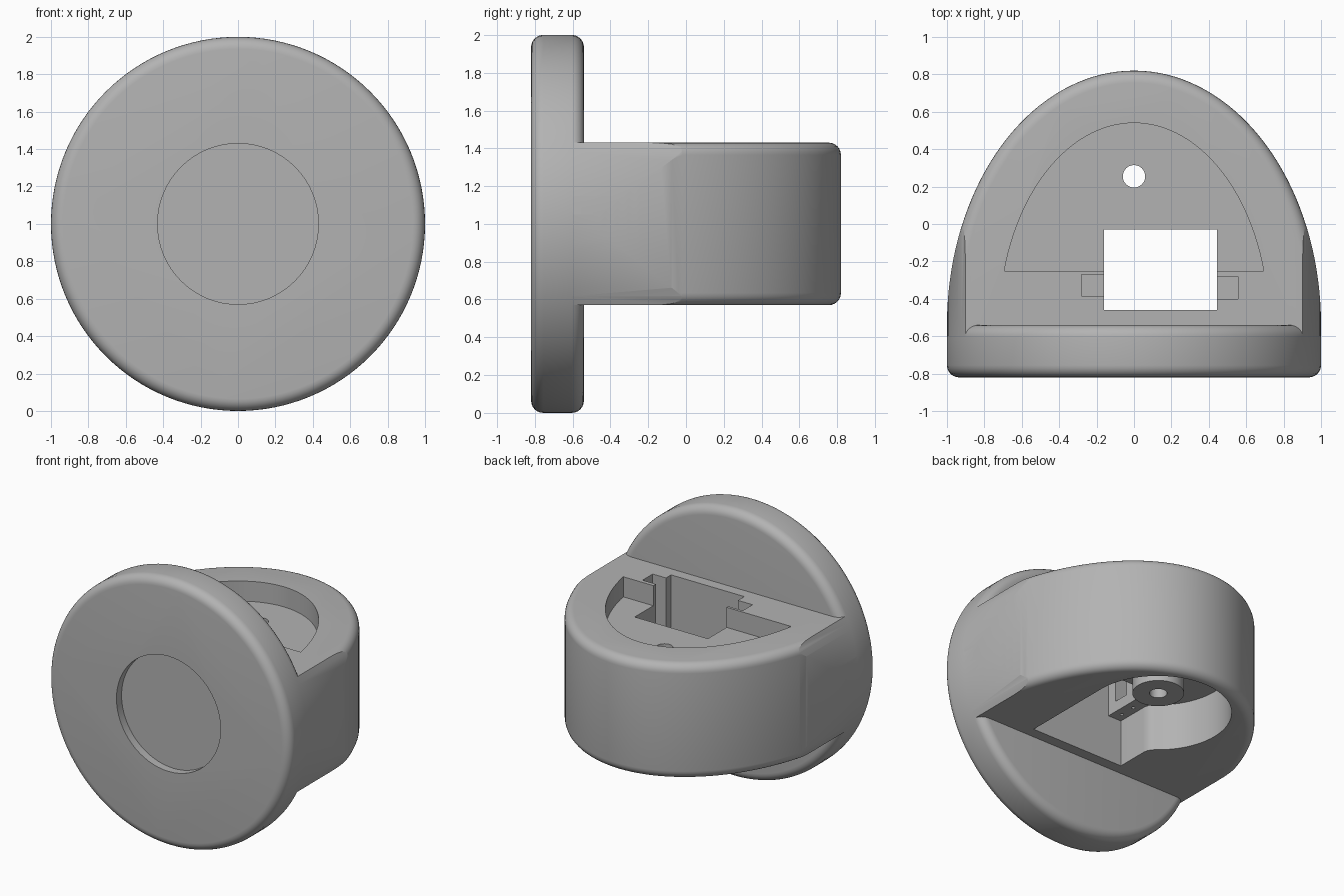
import bpy, bmesh, math
from math import sin, cos, pi, radians

old = bpy.data.objects.get("Cube")
if old:
    bpy.data.objects.remove(old, do_unlink=True)

grey = bpy.data.materials.new("light grey plastic")
grey.use_nodes = True
GREY = (0.45, 0.45, 0.45, 1)
grey.diffuse_color = GREY
grey.node_tree.nodes["Principled BSDF"].inputs["Base Color"].default_value = GREY


def loft(name, rings):
    """Closed solid through a list of equally long rings of points."""
    bm = bmesh.new()
    loops = [[bm.verts.new(p) for p in ring] for ring in rings]
    n = len(loops[0])
    for a, b in zip(loops, loops[1:]):
        for i in range(n):
            j = (i + 1) % n
            bm.faces.new((a[i], a[j], b[j], b[i]))
    bm.faces.new(loops[0])
    bm.faces.new(loops[-1])
    bmesh.ops.recalc_face_normals(bm, faces=bm.faces)
    mesh = bpy.data.meshes.new(name)
    bm.to_mesh(mesh)
    bm.free()
    mesh.materials.append(grey)
    obj = bpy.data.objects.new(name, mesh)
    bpy.context.collection.objects.link(obj)
    return obj


def prism(name, outline, z0, z1):
    return loft(name, [[(x, y, z) for x, y in outline] for z in (z0, z1)])


def box(name, x0, x1, y0, y1, z0, z1):
    return prism(name, [(x0, y0), (x1, y0), (x1, y1), (x0, y1)], z0, z1)


def arc(cx, cy, rx, ry, start, end, n):
    return [(cx + rx * cos(radians(start + (end - start) * i / n)),
             cy + ry * sin(radians(start + (end - start) * i / n))) for i in range(n + 1)]


def circle(cx, cy, r, n=48):
    return arc(cx, cy, r, r, 0, 360, n)[:-1]


def lathe_y(name, profile, n=128):
    """Solid of revolution about the disc axis from (radius, y) pairs."""
    return loft(name, [[(x, y, 1 + z) for x, z in circle(0, 0, r, n)] for r, y in profile])


def combine(target, other, operation):
    mod = target.modifiers.new("combine", 'BOOLEAN')
    mod.operation, mod.object, mod.solver = operation, other, 'EXACT'
    other.hide_render = True
    bpy.context.view_layer.objects.active = target
    bpy.ops.object.modifier_apply(modifier=mod.name)
    bpy.data.objects.remove(other, do_unlink=True)


FRONT, BACK, BOTTOM, TOP = -0.82, -0.54, 0.57, 1.43
FILLET = 0.065
HOLE_Y = 0.255

# Body: half-ellipse plan with rounded rims, clipped to the disc's round outline
def body_ring(inset, z):
    plan = arc(0, BACK, 1 - inset, 1.36 - inset, 0, 180, 72)
    plan += [(-1 + inset, -0.7), (1 - inset, -0.7)]
    return [(x, y, z) for x, y in plan]

steps = [i * pi / 12 for i in range(7)]
lower = [body_ring(FILLET * (1 - sin(t)), BOTTOM + FILLET * (1 - cos(t))) for t in steps]
upper = [body_ring(FILLET * (1 - sin(t)), TOP - FILLET * (1 - cos(t))) for t in reversed(steps)]
housing = loft("rounded_housing", lower + upper)
combine(housing, lathe_y("clip", [(0.999, -0.9), (0.999, 1)]), 'INTERSECT')

# Disc with rounded rims
front_rim = [(1 - FILLET * (1 - sin(t)), FRONT + FILLET * (1 - cos(t))) for t in steps]
back_rim = [(1 - FILLET * (1 - sin(t)), BACK - FILLET * (1 - cos(t))) for t in reversed(steps)]
combine(housing, lathe_y("disc", front_rim + back_rim), 'UNION')

# Shallow round recess in the front face
combine(housing, lathe_y("recess", [(0.43, -0.9), (0.43, FRONT + 0.06)], 64), 'DIFFERENCE')

# Upper pocket: smaller half ellipse cut off by a straight front edge
start = math.degrees(math.asin(0.29 / 1.08))
pocket = arc(0, BACK, 0.72, 1.08, start, 180 - start, 56)
combine(housing, prism("upper_pocket", pocket, 1.28, 1.6), 'DIFFERENCE')

# Lower cavity: round well joined to a straight bay, with one blended corner
R, CY, BLEND, BAY = 0.5, 0.25, 0.1, -0.27
by = CY - math.sqrt((R + BLEND) ** 2 - (BAY - BLEND) ** 2)
turn = math.degrees(math.atan2(CY - by, BLEND - BAY))
cavity = [(R, -0.46), (BAY, -0.46)]
cavity += arc(BAY - BLEND, by, BLEND, BLEND, 0, turn, 8)
cavity += arc(0, CY, R, R, 180 + turn, 0, 48)[1:]
combine(housing, prism("lower_cavity", cavity, 0.3, 0.92), 'DIFFERENCE')

# Boss hanging in the lower cavity, and its through hole
combine(housing, prism("boss", circle(0, HOLE_Y, 0.175), 0.72, 1.0), 'UNION')
combine(housing, prism("bore", circle(0, HOLE_Y, 0.06, 32), 0.4, 1.6), 'DIFFERENCE')

# Rectangular opening with a slot at each side
combine(housing, box("opening", -0.16, 0.445, -0.46, -0.03, 0.8, 1.6), 'DIFFERENCE')
combine(housing, box("right_slot", -0.28, -0.1, -0.385, -0.27, 1.0, 1.6), 'DIFFERENCE')
combine(housing, box("left_slot", 0.4, 0.555, -0.4, -0.28, 1.0, 1.6), 'DIFFERENCE')

# Pilot holes beside the opening
for y in (-0.39, -0.27):
    combine(housing, prism("pilot", circle(-0.22, y, 0.012, 12), 0.85, 0.96), 'DIFFERENCE')

# Smooth curved walls, sharp edges elsewhere
bpy.ops.object.select_all(action='DESELECT')
housing.select_set(True)
bpy.context.view_layer.objects.active = housing
bpy.ops.object.shade_smooth_by_angle(angle=radians(25))
